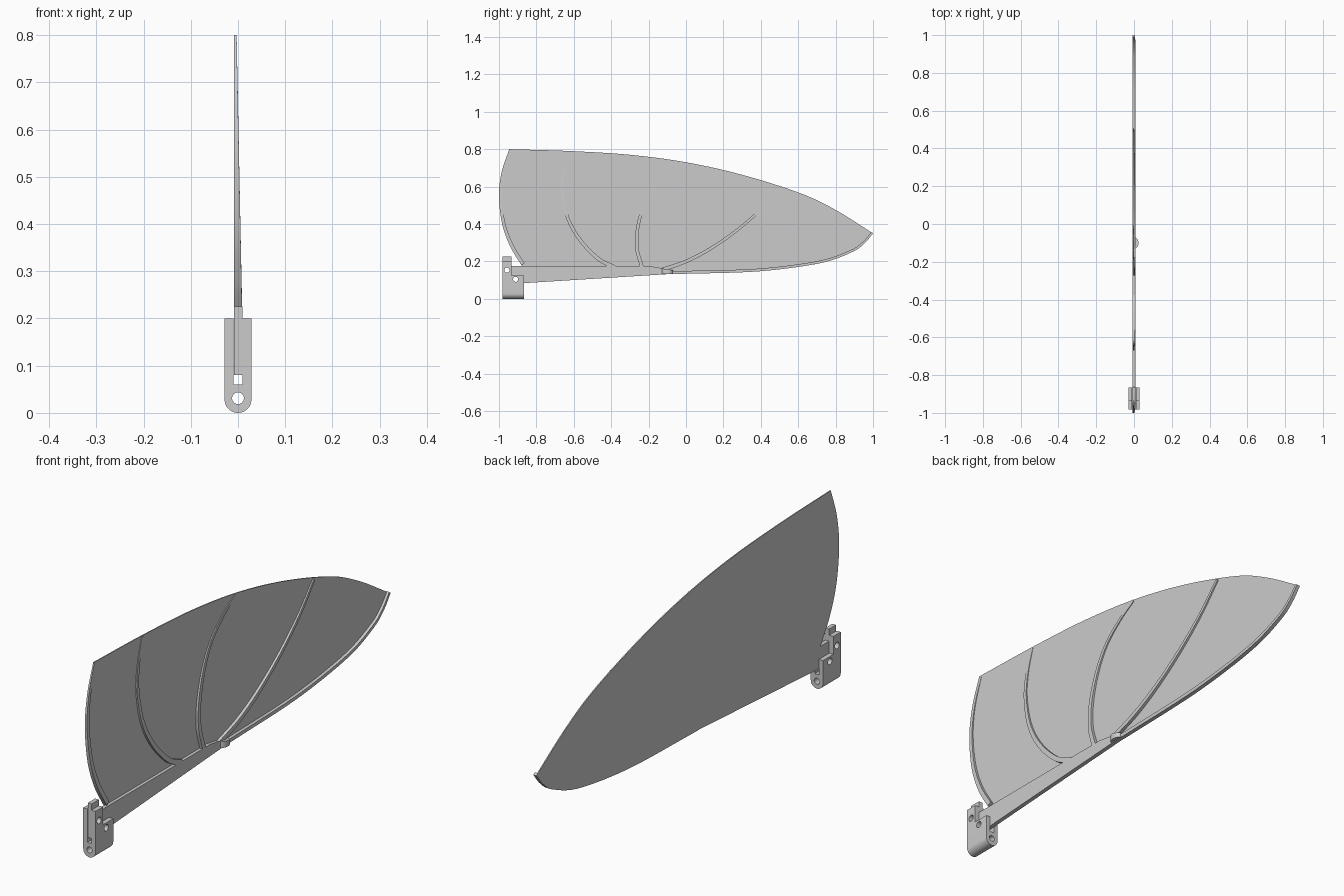
import bpy, bmesh, math
from mathutils import Vector

if "Cube" in bpy.data.objects:
    bpy.data.objects.remove(bpy.data.objects["Cube"])

grey = bpy.data.materials.new("light_grey")
grey.diffuse_color = (0.6, 0.6, 0.6, 1)
grey.use_nodes = True
grey.node_tree.nodes["Principled BSDF"].inputs["Base Color"].default_value = grey.diffuse_color
BACK = -0.0085


def front_x(z):
    """Front face of the ribs, which thin out towards the top edge."""
    return min(0.009, 0.009 - 0.012 * (z - 0.2) / 0.6)


def smooth_path(pts, steps=10):
    """Catmull-Rom curve through 2D points (y, z)."""
    p = [Vector(q) for q in pts]
    p = [2 * p[0] - p[1]] + p + [2 * p[-1] - p[-2]]
    out = []
    for a, b, c, d in zip(p, p[1:], p[2:], p[3:]):
        for i in range(steps):
            t = i / steps
            out.append(0.5 * (2 * b + (c - a) * t + (2 * a - 5 * b + 4 * c - d) * t * t
                              + (3 * b - a - 3 * c + d) * t ** 3))
    return out + [p[-2]]


def finish(name, bm):
    bmesh.ops.recalc_face_normals(bm, faces=bm.faces)
    mesh = bpy.data.meshes.new(name)
    bm.to_mesh(mesh)
    bm.free()
    mesh.materials.append(grey)
    ob = bpy.data.objects.new(name, mesh)
    bpy.context.collection.objects.link(ob)
    return ob


def shade(ob):
    bpy.ops.object.select_all(action='DESELECT')
    ob.select_set(True)
    bpy.context.view_layer.objects.active = ob
    bpy.ops.object.shade_smooth_by_angle(angle=math.radians(30))


def plate(name, outline, x0, x1):
    """Side outline (y, z) extruded along x."""
    bm = bmesh.new()
    f = bm.faces.new([bm.verts.new((x0, y, z)) for y, z in outline])
    g = bmesh.ops.extrude_face_region(bm, geom=[f])
    for v in g["geom"]:
        if isinstance(v, bmesh.types.BMVert):
            v.co.x = x1
    return finish(name, bm)


def rib(name, pts, w0, w1, side=0):
    """Bar along a curve; side shifts it to one side of the path."""
    path = smooth_path(pts, 12)
    bm = bmesh.new()
    rings = []
    n = len(path) - 1
    for i, p in enumerate(path):
        t = (path[min(i + 1, n)] - path[max(i - 1, 0)]).normalized()
        nrm = Vector((-t.y, t.x))
        w = w0 + (w1 - w0) * i / n
        a, b = p + nrm * w * (side - 1) / 2, p + nrm * w * (side + 1) / 2
        x = front_x(p.y)
        rings.append([bm.verts.new(c) for c in
                      ((BACK, *a), (x, *a), (x, *b), (BACK, *b))])
    for r, s in zip(rings, rings[1:]):
        for k in range(4):
            bm.faces.new((r[k], r[(k + 1) % 4], s[(k + 1) % 4], s[k]))
    bm.faces.new(rings[0])
    bm.faces.new(rings[-1])
    ob = finish(name, bm)
    shade(ob)
    return ob


# Edge curves of the fan
root_edge = [(-0.88, 0.18), (-0.94, 0.28), (-0.983, 0.40), (-1.0, 0.55),
             (-0.985, 0.68), (-0.945, 0.80)]
top_edge = [(-0.945, 0.80), (-0.62, 0.79), (-0.3, 0.77), (0, 0.73), (0.3, 0.663),
            (0.61, 0.565), (0.8, 0.475), (1.0, 0.35)]
low_edge = [(1.0, 0.35), (0.955, 0.297), (0.886, 0.249), (0.715, 0.19),
            (0.39, 0.147), (0, 0.134), (-0.1, 0.133)]

# Thin membrane
outline = smooth_path(root_edge) + smooth_path(top_edge)[1:] + smooth_path(low_edge)[1:]
outline += [(-0.15, 0.16), (-0.2, 0.172), (-0.87, 0.172)]
shade(plate("membrane", outline, BACK, -0.004))

# Raised ribs
rib("root_rib", root_edge, 0.02, 0.014, -1)
rib("second_rib", [(-0.38, 0.168), (-0.47, 0.215), (-0.57, 0.32), (-0.635, 0.44),
                   (-0.662, 0.58), (-0.652, 0.69), (-0.625, 0.787)], 0.022, 0.012)
rib("third_rib", [(-0.235, 0.168), (-0.262, 0.27), (-0.258, 0.38), (-0.225, 0.5),
                  (-0.17, 0.6), (-0.09, 0.675), (-0.008, 0.728)], 0.02, 0.012)
rib("fourth_rib", [(-0.13, 0.155), (0.0, 0.2), (0.13, 0.268), (0.27, 0.365),
                   (0.4, 0.478), (0.505, 0.595)], 0.02, 0.012)
rib("lower_rib", low_edge, 0.012, 0.016, -1)

# Main spar with its root tab
spar = plate("spar", [(-0.98, 0.08), (-0.98, 0.225), (-0.933, 0.225), (-0.933, 0.175),
                      (-0.2, 0.175), (-0.15, 0.168), (-0.08, 0.152), (-0.08, 0.133),
                      (-0.865, 0.084)], BACK, 0.009)


def cylinder(name, r, depth, loc, axis):
    bm = bmesh.new()
    bmesh.ops.create_cone(bm, cap_ends=True, segments=32, radius1=r, radius2=r, depth=depth)
    ob = finish(name, bm)
    ob.location = loc
    ob.rotation_euler = (0, math.pi / 2, 0) if axis == 'x' else (math.pi / 2, 0, 0)
    return ob


# Knuckle at the spar end: rounded lug
lug = [(0.0, -0.13)] + [(0.006 + 0.018 * math.sin(a), -0.1 - 0.028 * math.cos(a))
                        for a in [math.pi * i / 12 for i in range(13)]] + [(0.0, -0.07)]
bm = bmesh.new()
low = [bm.verts.new((x, y, 0.134)) for x, y in lug]
high = [bm.verts.new((x, y, 0.158 - 0.15 * (y + 0.1))) for x, y in lug]
bm.faces.new(low)
bm.faces.new(high)
for i in range(len(lug)):
    j = (i + 1) % len(lug)
    bm.faces.new((low[i], low[j], high[j], high[i]))
shade(finish("knuckle", bm))

# Clevis bracket: round-bottomed, slotted block with a stepped top
R, S = 0.0285, 0.0095
section = [(R * math.cos(a), R + R * math.sin(a))
           for a in [math.pi + math.pi * i / 16 for i in range(17)]]


def bracket_part(name, y0, y1, top):
    prof = section + [(R, top), (S, top), (S, 0.06), (-S, 0.06), (-S, top), (-R, top)]
    bm = bmesh.new()
    f = bm.faces.new([bm.verts.new((x, y0, z)) for x, z in prof])
    g = bmesh.ops.extrude_face_region(bm, geom=[f])
    for v in g["geom"]:
        if isinstance(v, bmesh.types.BMVert):
            v.co.y = y1
    return finish(name, bm)


bracket = bracket_part("bracket", -0.982, -0.865, 0.2)
step = plate("step_cutter", [(-0.933, 0.125), (-0.8, 0.125), (-0.8, 0.3), (-0.933, 0.3)],
             -0.1, 0.1)
pins = [cylinder("pin_cutter", 0.0135, 0.2, (0, y, z), 'x')
        for y, z in ((-0.958, 0.153), (-0.911, 0.104))]
bore = cylinder("bore_cutter", 0.0125, 0.4, (0, -0.92, 0.031), 'y')


def cut(ob, cutters):
    for c in cutters:
        m = ob.modifiers.new("cut", 'BOOLEAN')
        m.operation, m.solver, m.object = 'DIFFERENCE', 'EXACT', c
        c.hide_render = True
        c.display_type = 'WIRE'


shade(bracket)
cut(bracket, [step, bore] + pins)
cut(spar, pins)
